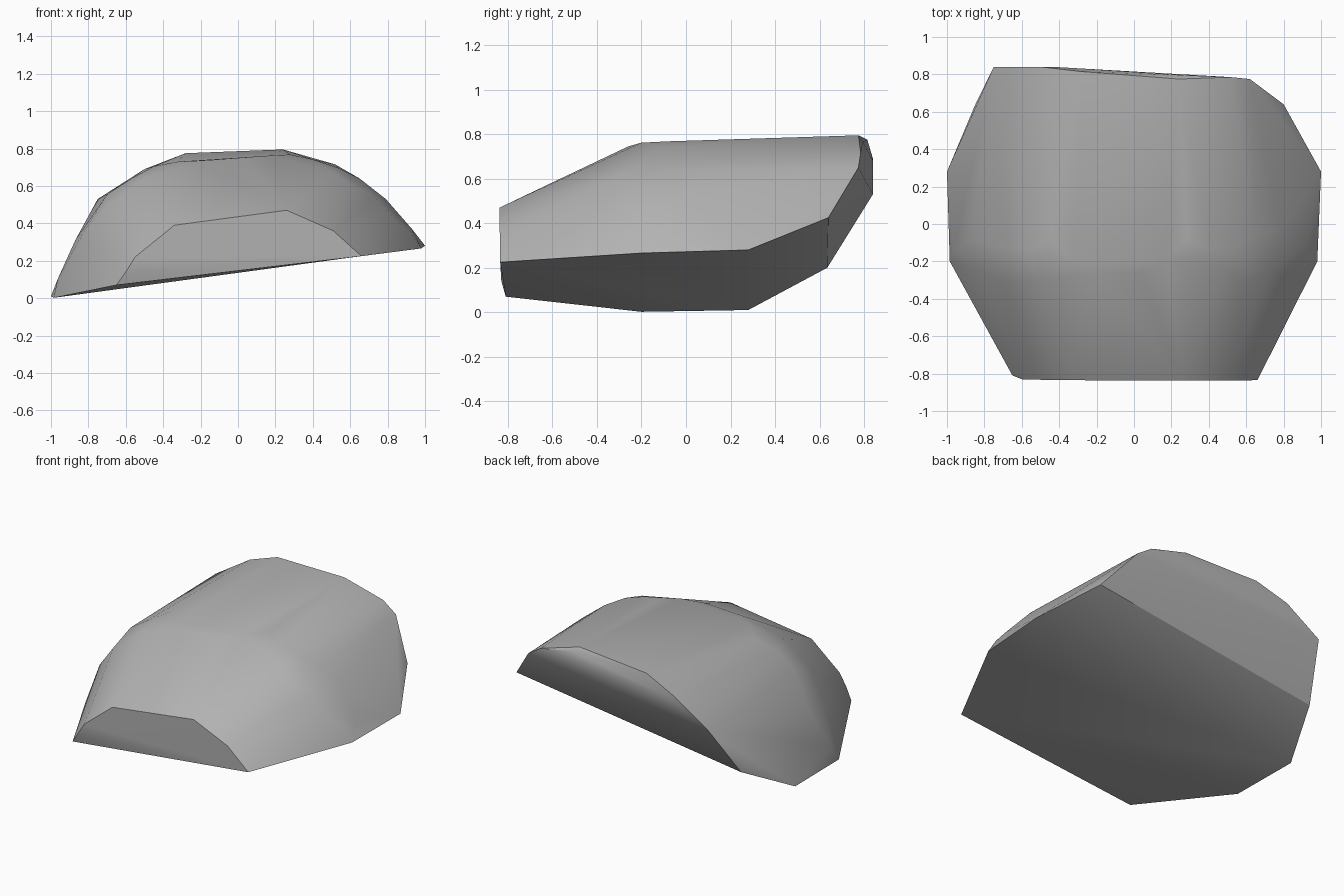
import bpy, bmesh, math

if "Cube" in bpy.data.objects:
    bpy.data.objects.remove(bpy.data.objects["Cube"])

# Facet corners of the boulder, grouped by region (x, y, z)
base = [(-1, .28, .01), (-.985, -.2, .002), (1, .28, .28), (.98, -.2, .266)]
front_face = [(-.65, -.81, .07), (-.6, -.83, .14), (-.55, -.832, .22), (-.34, -.835, .39),
              (.26, -.838, .47), (.51, -.837, .36), (.66, -.835, .225)]
back_rim = [(-.85, .635, .2), (.8, .64, .425), (-.75, .84, .53), (-.5, .84, .69),
            (-.43, .84, .68), (-.28, .815, .775), (.24, .775, .795), (.27, .795, .765),
            (.52, .785, .715), (.62, .775, .65)]
crown = [(-.2, -.26, .735), (.04, -.26, .745), (.17, -.2, .762), (.28, -.08, .768),
         (.4, -.13, .742), (.54, -.13, .695), (.65, -.07, .64), (.79, -.03, .53),
         (.93, -.1, .37), (-.32, -.2, .73), (-.45, -.08, .705), (-.57, -.14, .64),
         (-.7, -.13, .555), (-.87, -.08, .31)]
shoulder = [(-.7, -.31, .49), (-.51, -.3, .635), (-.85, -.24, .31), (.5, -.25, .675),
            (.6, -.32, .61), (.72, -.26, .55), (.82, -.29, .44), (.92, -.2, .36),
            (-.965, -.15, .1)]

# Wrap the corners in a closed convex shell
bm = bmesh.new()
for p in base + front_face + back_rim + crown + shoulder:
    bm.verts.new(p)
bmesh.ops.convex_hull(bm, input=list(bm.verts))
loose = [v for v in bm.verts if not v.link_faces]
bmesh.ops.delete(bm, geom=loose, context='VERTS')
bmesh.ops.dissolve_limit(bm, angle_limit=math.radians(2), verts=list(bm.verts),
                         edges=list(bm.edges))
bmesh.ops.recalc_face_normals(bm, faces=list(bm.faces))

mesh = bpy.data.meshes.new("boulder")
bm.to_mesh(mesh)
bm.free()
boulder = bpy.data.objects.new("boulder", mesh)
bpy.context.collection.objects.link(boulder)

# Plain stone colour
stone = bpy.data.materials.new("stone_grey")
stone.diffuse_color = (.45, .45, .45, 1)
stone.use_nodes = True
stone.node_tree.nodes["Principled BSDF"].inputs["Base Color"].default_value = stone.diffuse_color
mesh.materials.append(stone)

# Soft facets with crisp cut edges
bpy.context.view_layer.objects.active = boulder
boulder.select_set(True)
bpy.ops.object.shade_smooth_by_angle(angle=math.radians(30))
